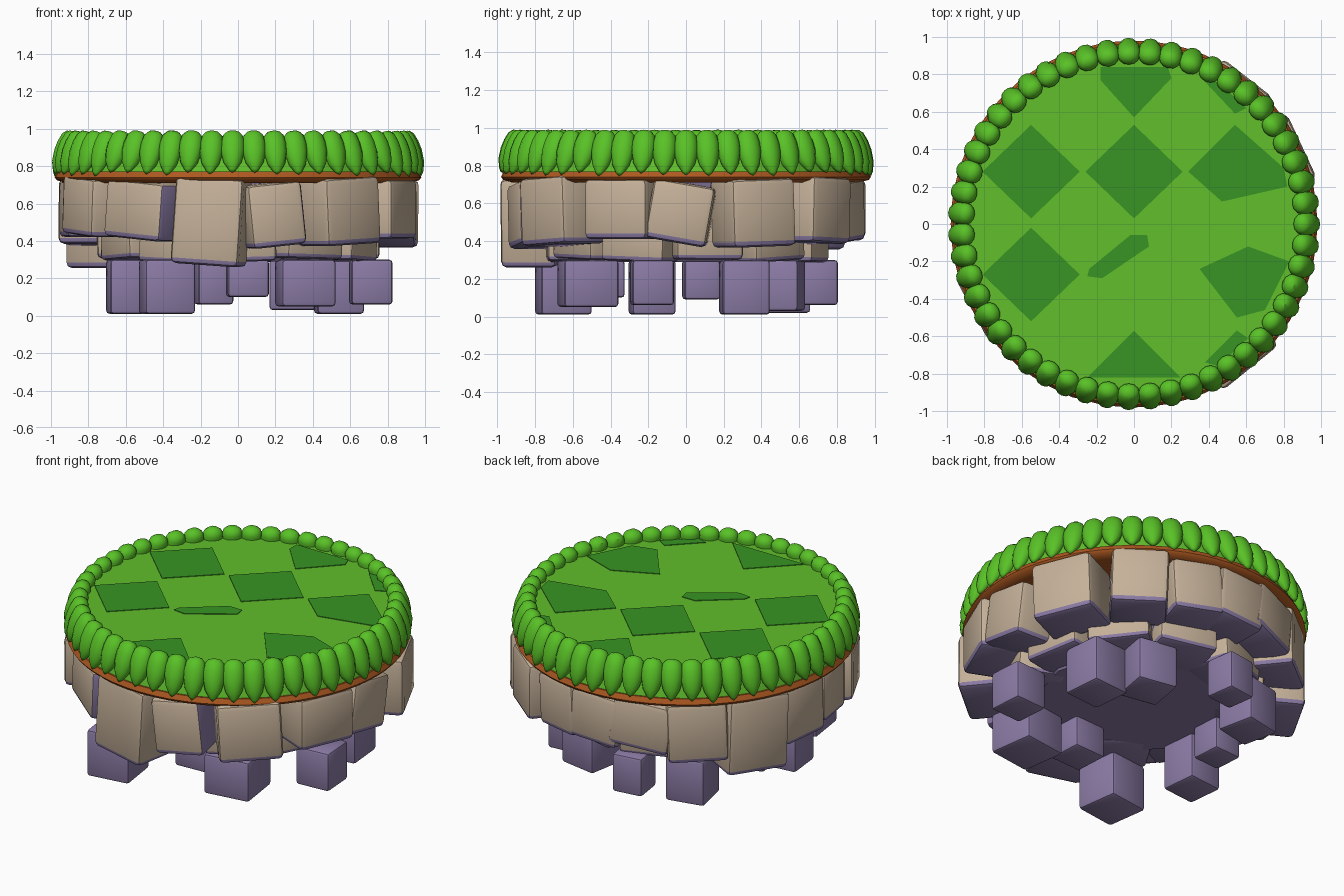
import bpy, bmesh, math, random
from mathutils import Matrix, Vector

random.seed(4)
if "Cube" in bpy.data.objects:
    bpy.data.objects.remove(bpy.data.objects["Cube"], do_unlink=True)


def material(name, rgb):
    mat = bpy.data.materials.new(name)
    mat.use_nodes = True
    mat.diffuse_color = (*rgb, 1)
    mat.node_tree.nodes["Principled BSDF"].inputs["Base Color"].default_value = (*rgb, 1)
    return mat


LIGHT = material("light grass", (0.12, 0.52, 0.025))
DARK = material("dark grass", (0.04, 0.3, 0.017))
BLADE = material("blade green", (0.1, 0.54, 0.02))
DIRT = material("orange dirt", (0.42, 0.1, 0.015))
TAN = material("tan stone", (0.56, 0.44, 0.32))
PURPLE = material("purple stone", (0.26, 0.2, 0.38))


def finish(name, bm, mats, smooth=False):
    bmesh.ops.recalc_face_normals(bm, faces=bm.faces)
    mesh = bpy.data.meshes.new(name)
    bm.to_mesh(mesh)
    bm.free()
    for mat in mats:
        mesh.materials.append(mat)
    obj = bpy.data.objects.new(name, mesh)
    bpy.context.collection.objects.link(obj)
    if smooth:
        bpy.ops.object.select_all(action="DESELECT")
        obj.select_set(True)
        bpy.context.view_layer.objects.active = obj
        bpy.ops.object.shade_smooth_by_angle(angle=math.radians(40))
    return obj


def lathe(bm, profile, sides):
    """Revolve (radius, height) points around z; returns the new vertices."""
    rings = []
    for r, z in profile:
        if r == 0:
            rings.append([bm.verts.new((0, 0, z))] * sides)
        else:
            turns = [math.tau * i / sides for i in range(sides)]
            rings.append([bm.verts.new((r * math.cos(a), r * math.sin(a), z)) for a in turns])
    for low, high in zip(rings, rings[1:]):
        for i in range(sides):
            j = (i + 1) % sides
            quad = list(dict.fromkeys((low[i], low[j], high[j], high[i])))
            bm.faces.new(quad)
    return list(dict.fromkeys(v for ring in rings for v in ring))


def block(name, size, matrix, bevel, mats, side=False):
    """Bevelled block; undersides (and one flank if asked) take the last material."""
    bm = bmesh.new()
    bmesh.ops.create_cube(bm, size=1, matrix=Matrix.Diagonal((*size, 1)))
    bmesh.ops.bevel(bm, geom=bm.edges[:], offset=bevel, segments=2, profile=0.5, affect="EDGES")
    bm.normal_update()
    for f in bm.faces:
        under = f.normal.z < -0.3 or (side and f.normal.y > 0.5)
        f.material_index = len(mats) - 1 if under else 0
    bm.transform(matrix)
    return finish(name, bm, mats, True)


def turned(angle, r, z, tilt=0):
    return (Matrix.Rotation(math.radians(angle), 4, "Z") @ Matrix.Translation((r, 0, z))
            @ Matrix.Rotation(math.radians(tilt), 4, "X"))


# Grass cap and dirt lip
bm = bmesh.new()
lathe(bm, [(0, 0.76), (0.955, 0.77), (0.93, 0.86), (0.9, 0.92), (0, 0.92)], 64)
finish("grass_cap", bm, [LIGHT], True)
bm = bmesh.new()
lathe(bm, [(0, 0.71), (0.92, 0.71), (0.97, 0.725), (0.98, 0.74), (0.965, 0.77), (0, 0.77)], 64)
finish("dirt_lip", bm, [DIRT], True)

# Dark checker patches on the grass
diamond = [(-0.26, 0), (0, -0.25), (0.26, 0), (0, 0.25)]
patches = [[(x + cx, y + cy) for x, y in diamond]
           for cx, cy in ((-0.55, 0.28), (0, 0.28), (-0.55, -0.27))]
patches += [
    [(0.29, 0.28), (0.47, 0.12), (0.82, 0.2), (0.8, 0.3), (0.54, 0.53)],
    [(0.35, -0.24), (0.55, -0.5), (0.7, -0.46), (0.83, -0.2), (0.61, -0.12)],
    [(-0.25, -0.28), (-0.17, -0.29), (0.08, -0.12), (0.07, -0.06), (-0.02, -0.06), (-0.24, -0.24)],
    [(-0.25, -0.82), (0.25, -0.82), (0, -0.57)],
    [(0, 0.57), (0.2, 0.78), (0.18, 0.84), (-0.18, 0.84), (-0.18, 0.77)],
    [(0.38, 0.76), (0.54, 0.59), (0.6, 0.62), (0.45, 0.76)],
    [(0.38, -0.74), (0.55, -0.57), (0.61, -0.61), (0.45, -0.76)],
]
bm = bmesh.new()
for points in patches:
    face = bm.faces.new([bm.verts.new((x, y, 0.918)) for x, y in points])
    top = bmesh.ops.extrude_face_region(bm, geom=[face])["geom"]
    bmesh.ops.translate(bm, vec=(0, 0, 0.006), verts=[v for v in top if isinstance(v, bmesh.types.BMVert)])
finish("grass_patches", bm, [DARK])

# Ring of plump leaf blades hanging over the rim
COUNT = 51
leaf = [(0, 0), (0.036, 0.03), (0.056, 0.12), (0.064, 0.3), (0.063, 0.5),
        (0.048, 0.75), (0.02, 0.93), (0, 1)]
bm = bmesh.new()
for i in range(COUNT):
    start = Vector((0.885, 0, 0.985))
    end = Vector((0.982, 0, 0.755 + random.uniform(-0.012, 0.012)))
    axis = end - start
    verts = lathe(bm, [(r, t * axis.length) for r, t in leaf], 12)
    lean = Vector((0, 0, 1)).rotation_difference(axis).to_matrix().to_4x4()
    place = (Matrix.Rotation(math.tau * i / COUNT, 4, "Z") @ Matrix.Translation(start)
             @ lean @ Matrix.Diagonal((0.85, 1, 1, 1)))
    bmesh.ops.transform(bm, matrix=place, verts=verts)
finish("grass_blades", bm, [BLADE], True)

# Upper stones: angle, width, top, bottom, outer radius, tilt
stones = [
    (25, 0.37, 0.73, 0.37, 0.99, 2), (52, 0.33, 0.74, 0.39, 0.99, -2),
    (73, 0.31, 0.72, 0.4, 0.95, 3), (91, 0.32, 0.72, 0.41, 0.95, -3),
    (109, 0.36, 0.72, 0.42, 0.95, -8), (129, 0.35, 0.73, 0.36, 0.96, 2),
    (151, 0.38, 0.73, 0.26, 0.96, -2), (171, 0.32, 0.73, 0.38, 0.95, 2),
    (189, 0.28, 0.72, 0.42, 0.95, 0), (208, 0.35, 0.74, 0.43, 0.98, -4),
    (233, 0.38, 0.72, 0.41, 0.94, -5), (260, 0.37, 0.74, 0.27, 0.97, -4),
    (283, 0.3, 0.71, 0.37, 0.94, 6), (309, 0.37, 0.74, 0.38, 0.99, 3),
    (337, 0.36, 0.73, 0.41, 0.97, 0), (358, 0.33, 0.71, 0.39, 0.95, -10),
]
for angle, width, top, bottom, outer, tilt in stones:
    block("upper_stone", (0.3, width, top - bottom), turned(angle, outer - 0.15, (top + bottom) / 2, tilt),
          0.03, [TAN, PURPLE], side=angle in (233, 283))

# Second tier of stones, tucked under the first
for i in range(11):
    low = random.uniform(0.28, 0.32)
    block("middle_stone", (0.3, 0.36, 0.55 - low),
          turned(i * 360 / 11 + 10, 0.59, (0.55 + low) / 2, random.uniform(-3, 3)), 0.025, [TAN, PURPLE])

# Solid core
bm = bmesh.new()
lathe(bm, [(0, 0.29), (0.56, 0.29), (0.7, 0.45), (0.74, 0.72), (0, 0.72)], 12)
finish("stone_core", bm, [PURPLE])

# Hanging bricks: x, y, width, bottom, turn
bricks = [
    (0.71, -0.18, 0.22, 0.06, 4), (0.36, -0.52, 0.29, 0.05, 8), (0.05, -0.44, 0.22, 0.1, 3),
    (0.54, 0.31, 0.25, 0.01, 5), (0.31, 0.49, 0.25, 0.03, -10), (-0.13, 0.7, 0.19, 0.06, 8),
    (-0.41, 0.52, 0.24, 0.02, 12), (-0.55, 0.08, 0.19, 0.09, 4), (-0.58, -0.18, 0.23, 0.01, 6),
    (-0.38, -0.65, 0.27, 0.01, 8),
]
for x, y, width, bottom, turn in bricks:
    place = (Matrix.Translation((x, y, (0.3 + bottom) / 2))
             @ Matrix.Rotation(math.radians(turn), 4, "Z"))
    block("hanging_brick", (width, width, 0.3 - bottom), place, 0.018, [PURPLE])
